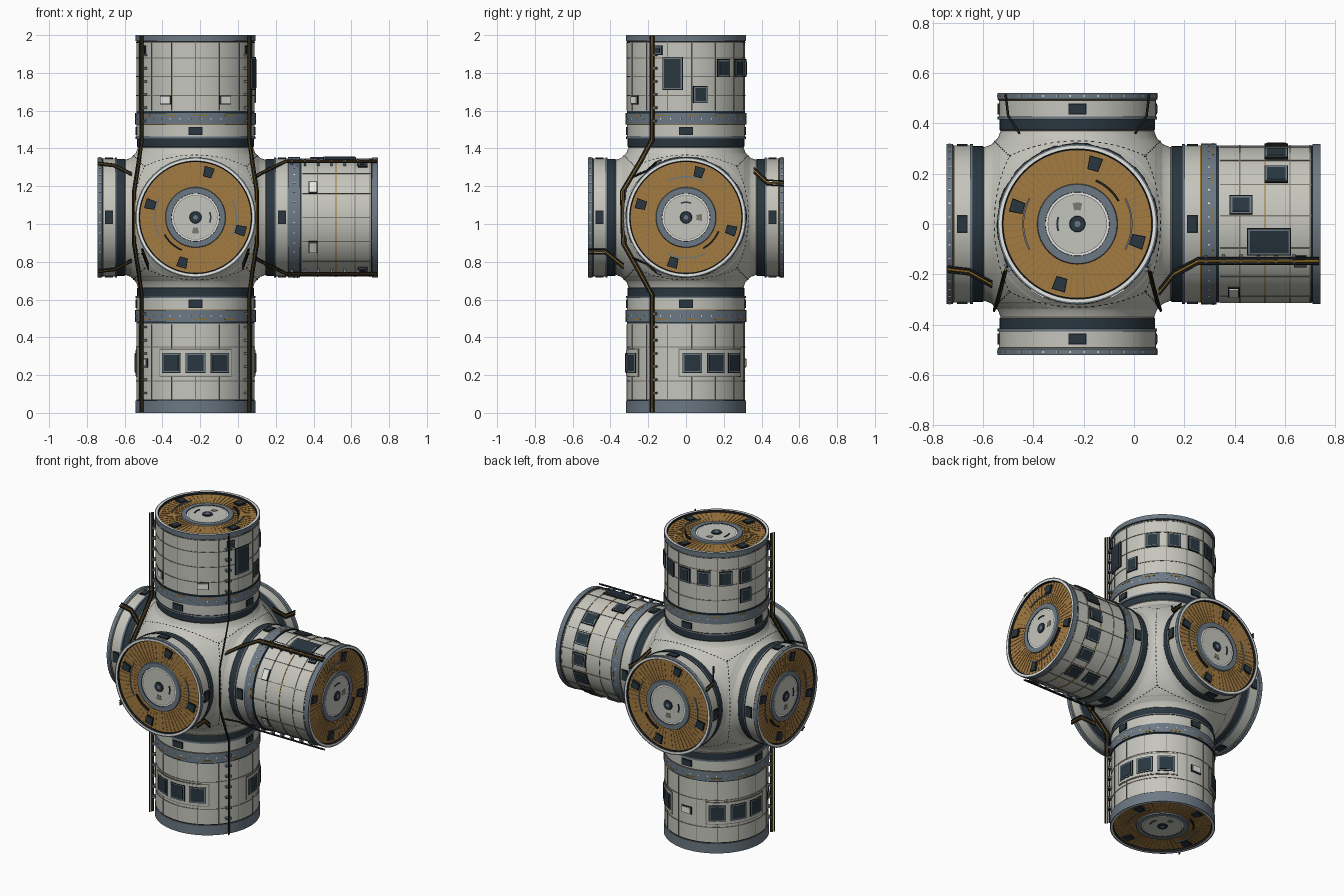
import bpy, bmesh
from math import sin, cos, radians, pi
from mathutils import Vector

if "Cube" in bpy.data.objects:
    bpy.data.objects.remove(bpy.data.objects["Cube"])

# Materials
COLOURS = {
    "hull_grey": (0.56, 0.56, 0.51), "white": (0.80, 0.80, 0.77),
    "steel_blue": (0.15, 0.19, 0.23), "navy": (0.022, 0.037, 0.05),
    "black": (0.012, 0.014, 0.016), "ochre": (0.37, 0.20, 0.055),
    "dark_ochre": (0.27, 0.145, 0.04), "gold": (0.32, 0.17, 0.02),
    "seam_grey": (0.20, 0.19, 0.16),
}
NAMES = list(COLOURS)
MATS = []
for key, rgb in COLOURS.items():
    m = bpy.data.materials.new(key)
    m.use_nodes = True
    m.diffuse_color = (*rgb, 1)
    m.node_tree.nodes["Principled BSDF"].inputs["Base Color"].default_value = (*rgb, 1)
    MATS.append(m)

HUB = Vector((-0.225, 0, 1.035))
X, Y, Z = Vector((1, 0, 0)), Vector((0, 1, 0)), Vector((0, 0, 1))


def finish(name, bm, recalc=True, angle=35):
    if recalc:
        bmesh.ops.recalc_face_normals(bm, faces=bm.faces)
    mesh = bpy.data.meshes.new(name)
    bm.to_mesh(mesh)
    bm.free()
    for m in MATS:
        mesh.materials.append(m)
    ob = bpy.data.objects.new(name, mesh)
    ob.location = HUB
    bpy.context.collection.objects.link(ob)
    bpy.ops.object.select_all(action='DESELECT')
    ob.select_set(True)
    bpy.context.view_layer.objects.active = ob
    bpy.ops.object.shade_smooth_by_angle(angle=radians(angle))
    return ob


def polar(frame, d, r, a):
    e1, e2, axis = frame
    return axis * d + (e1 * cos(a) + e2 * sin(a)) * r


def revolve(bm, frame, profile, seg=72):
    """Profile rows are (distance, radius, colour of the band leading to it)."""
    prev = None
    for d, r, colour in profile:
        ring = [bm.verts.new(polar(frame, d, r, 2 * pi * j / seg)) for j in range(seg)]
        if prev:
            for j in range(seg):
                k = (j + 1) % seg
                f = bm.faces.new((prev[j], prev[k], ring[k], ring[j]))
                f.material_index = NAMES.index(colour)
        prev = ring
    bm.faces.new(prev).material_index = NAMES.index(profile[-1][2])


def block(bm, frame, d, r, az, size_d, size_a, height, colour):
    """Curved block: centred at distance d and angle az, rising from radius r."""
    n = max(1, int(size_a / 6))
    rows = []
    for i in range(n + 1):
        a = radians(az + size_a * (i / n - 0.5))
        rows.append([bm.verts.new(polar(frame, d + s * size_d / 2, r + h, a))
                     for s, h in ((-1, 0), (1, 0), (1, height), (-1, height))])
    faces = [bm.faces.new(rows[0]), bm.faces.new(rows[-1])]
    for p, q in zip(rows, rows[1:]):
        for k in range(4):
            faces.append(bm.faces.new((p[k], p[k - 1], q[k - 1], q[k])))
    for f in faces:
        f.material_index = NAMES.index(colour)


def window(bm, frame, d, az, size_d, size_a):
    block(bm, frame, d, R - 0.01, az, size_d, size_a, 0.018, "black")
    block(bm, frame, d, R - 0.01, az, size_d - 0.008, size_a - 1.5, 0.02, "steel_blue")
    block(bm, frame, d, R - 0.01, az, size_d - 0.022, size_a - 4, 0.022, "navy")


R = 0.312
# name: end distance, cap frame, side frame, cap turn
ARMS = {
    "top_module": (0.965, (X, Y, Z), (X, Y, Z), 180),
    "bottom_module": (1.035, (X, -Y, -Z), (X, Y, -Z), 0),
    "left_module": (0.965, (Y, Z, X), (Z, Y, X), 90),
    "front_port": (0.52, (X, Z, -Y), (X, Z, -Y), 0),
    "back_port": (0.52, (-X, Z, Y), (X, Z, Y), 0),
    "right_port": (0.52, (-Y, Z, -X), (Y, Z, -X), 0),
}

# Central hub sphere
bm = bmesh.new()
bmesh.ops.create_uvsphere(bm, u_segments=64, v_segments=32, radius=0.465)
finish("hub_sphere", bm)

# Dashed seams on the hub along the edges of a projected cube
bm = bmesh.new()
for a, b, c in ((X, Y, Z), (Y, Z, X), (Z, X, Y)):
    for s in (-1, 1):
        for t in (-1, 1):
            for i in range(-12, 13):
                p = (a * i / 12 + b * s + c * t).normalized()
                q = (a * (i + 0.5) / 12 + b * s + c * t).normalized()
                side = p.cross(q).normalized() * 0.0025
                f = bm.faces.new([bm.verts.new(v) for v in (
                    p * 0.467 - side, q * 0.467 - side, q * 0.467 + side, p * 0.467 + side)])
                f.material_index = NAMES.index("black")
finish("hub_seams", bm, recalc=False)

for name, (end, cap, side, turn) in ARMS.items():
    is_module = end > 0.6
    # Neck fillet, collar, bands, hull and recessed end cap
    profile = [(0.31, 0.348, "hull_grey"), (0.325, 0.329, "hull_grey"), (0.345, 0.314, "hull_grey"),
               (0.37, 0.305, "hull_grey"), (0.375, 0.309, "seam_grey"), (0.415, 0.309, "navy"),
               (0.415, 0.317, "steel_blue"), (0.427, 0.317, "steel_blue"),
               (0.427, R, "black"), (0.488, R, "hull_grey"), (0.491, R, "gold")]
    if is_module:
        rim = end - (0.03 if end < 1 else 0.065)
        profile += [(0.491, 0.319, "steel_blue"), (0.553, 0.319, "steel_blue"),
                    (0.553, R, "black"), (0.562, R, "navy"), (rim - 0.006, R, "hull_grey"), (rim, R, "black")]
    else:
        rim = 0.496
    profile += [(rim, 0.318, "steel_blue"), (end, 0.318, "steel_blue"), (end, 0.311, "steel_blue"),
                (end, 0.299, "white"), (end - 0.014, 0.297, "black"), (end - 0.014, 0.293, "black"),
                (end - 0.014, 0.16, "ochre"), (end - 0.006, 0.157, "steel_blue"), (end - 0.006, 0.127, "steel_blue"),
                (end - 0.01, 0.126, "black"), (end - 0.01, 0.118, "white"),
                (end - 0.01, 0.115, "seam_grey"), (end - 0.01, 0.032, "hull_grey"),
                (end - 0.004, 0.03, "black"), (end - 0.004, 0.012, "navy"), (end - 0.004, 0.004, "steel_blue")]
    bm = bmesh.new()
    revolve(bm, cap, profile)
    finish(name, bm, recalc=False)

    # Cap fittings: radial ribs, latches, hand rails and slot
    bm = bmesh.new()
    floor = end - 0.013
    for i in range(60):
        block(bm, cap, floor, 0.165, i * 6, 0.002, 0.4, 0.125, "dark_ochre")
    for i in range(4):
        block(bm, cap, floor, 0.222, 74 + turn + i * 90, 0.016, 11.5, 0.055, "black")
        block(bm, cap, floor, 0.226, 74 + turn + i * 90, 0.02, 9.5, 0.047, "navy")
    for az in (0, 180):
        block(bm, cap, floor, 0.212, az + turn, 0.01, 56, 0.007, "steel_blue")
    block(bm, cap, floor, 0.183, 228 + turn, 0.024, 38, 0.009, "black")
    block(bm, cap, end - 0.01, 0.076, turn, 0.008, 40, 0.008, "navy")
    block(bm, cap, end - 0.01, 0.055, 270 + turn, 0.004, 26, 0.03, "seam_grey")
    finish(name + "_cap_fittings", bm)

    # Neck hatches and running lights
    bm = bmesh.new()
    for az in range(0, 360, 90):
        block(bm, side, 0.457, R - 0.01, az, 0.043, 13, 0.015, "black")
        block(bm, side, 0.457, R - 0.01, az, 0.033, 11, 0.017, "navy")
    for i in range(36):
        block(bm, side, 0.522 if is_module else 0.508, 0.31, i * 10 + 5, 0.008, 1, 0.011, "white")
    if is_module:
        for az in range(5, 360, 30):
            block(bm, side, 0.54, 0.312, az, 0.006, 12, 0.009, "gold" if az % 4 else "navy")
    finish(name + "_neck_hatches", bm)
    if not is_module:
        continue

    # Hull panel seams
    bm = bmesh.new()
    stations = (0.685, 0.865) if end > 1 else (0.645, 0.745, 0.845, 0.925)
    for i, d in enumerate(stations):
        gold = name == "left_module" and i == 1
        block(bm, side, d, R - 0.01, 180, 0.005, 360, 0.0125, "gold" if gold else "seam_grey")
    for az in range(6, 366, 24):
        block(bm, side, (0.562 + rim) / 2, R - 0.01, az, rim - 0.57, 0.8, 0.0125, "seam_grey")
    finish(name + "_panel_seams", bm)

    # Windows and service boxes
    bm = bmesh.new()
    if end > 1:
        for group in (30, 150, 270):
            block(bm, side, 0.77, R - 0.01, group, 0.15, 74, 0.014, "seam_grey")
            block(bm, side, 0.77, R - 0.01, group, 0.138, 72, 0.016, "hull_grey")
            for k in (-24, 0, 24):
                window(bm, side, 0.77, group + k, 0.106, 19)
        boxes = [(0.77, 90), (0.77, 210)]
    else:
        window(bm, side, 0.762, -13, 0.175, 20)
        window(bm, side, 0.65, 14, 0.09, 14)
        for k in range(6):
            window(bm, side, 0.79, 39 + 24 * k, 0.095, 15)
        window(bm, side, 0.66, 159, 0.09, 14)
        for az in (-28, 208):
            window(bm, side, 0.885, az, 0.05, 9)
        boxes = [(0.622, 240), (0.622, 300)]
    for d, az in boxes:
        block(bm, side, d, R - 0.01, az, 0.048, 13, 0.016, "black")
        block(bm, side, d, R - 0.01, az, 0.038, 11, 0.022, "white")
    finish(name + "_windows", bm)

    # Cable clamps
    bm = bmesh.new()
    clamp_angles = (-26, 206) if name == "left_module" else (-32, 212)
    for az in clamp_angles:
        for i in range(int((end - 0.5) / 0.07)):
            block(bm, side, 0.51 + 0.07 * i, 0.305, az, 0.012, 6, 0.03, "steel_blue")
    finish(name + "_cable_clamps", bm)


def cable(name, points, across):
    """Three parallel conduits along a path: dark, gold, dark."""
    for k, colour in ((-1, "black"), (0, "gold"), (1, "black")):
        cu = bpy.data.curves.new(name, 'CURVE')
        cu.dimensions = '3D'
        cu.bevel_depth = 0.005
        cu.bevel_resolution = 1
        cu.use_fill_caps = True
        sp = cu.splines.new('POLY')
        sp.points.add(len(points) - 1)
        for pt, p in zip(sp.points, points):
            pt.co = (*(Vector(p) + Vector(across) * k * 0.012), 1)
        cu.materials.append(MATS[NAMES.index(colour)])
        ob = bpy.data.objects.new(f"{name}_{colour}", cu)
        ob.location = HUB
        bpy.context.collection.objects.link(ob)


# Conduits over the hub, the side module and the short ports
for s, label in ((1, "left"), (-1, "right")):
    cable(f"{label}_trunk_cable", [
        (s * 0.285, -0.18, -1.03), (s * 0.285, -0.18, -0.41), (s * 0.30, -0.24, -0.30),
        (s * 0.325, -0.33, -0.14), (s * 0.325, -0.335, 0.14), (s * 0.30, -0.24, 0.30),
        (s * 0.285, -0.18, 0.41), (s * 0.285, -0.18, 0.96)], (s * 0.5, -0.85, 0))
    cable(f"{label}_back_port_cable", [
        (s * 0.285, 0.515, 0.18), (s * 0.275, 0.43, 0.185), (s * 0.23, 0.36, 0.25)], (0, 0, 1))
    cable(f"{label}_front_port_cable", [
        (s * 0.285, -0.515, -0.18), (s * 0.28, -0.43, -0.18), (s * 0.25, -0.33, -0.26)], (0, 0, 1))
for s, label in ((1, "upper"), (-1, "lower")):
    cable(f"{label}_module_cable", [
        (0.96, -0.147, s * 0.298), (0.48, -0.147, s * 0.298), (0.38, -0.20, s * 0.25),
        (0.325, -0.27, s * 0.22)], (0, 0.9, s * 0.45))
    cable(f"{label}_right_port_cable", [
        (-0.515, -0.18, s * 0.285), (-0.43, -0.19, s * 0.275), (-0.34, -0.24, s * 0.23)], (0, 0.85, s * 0.5))
